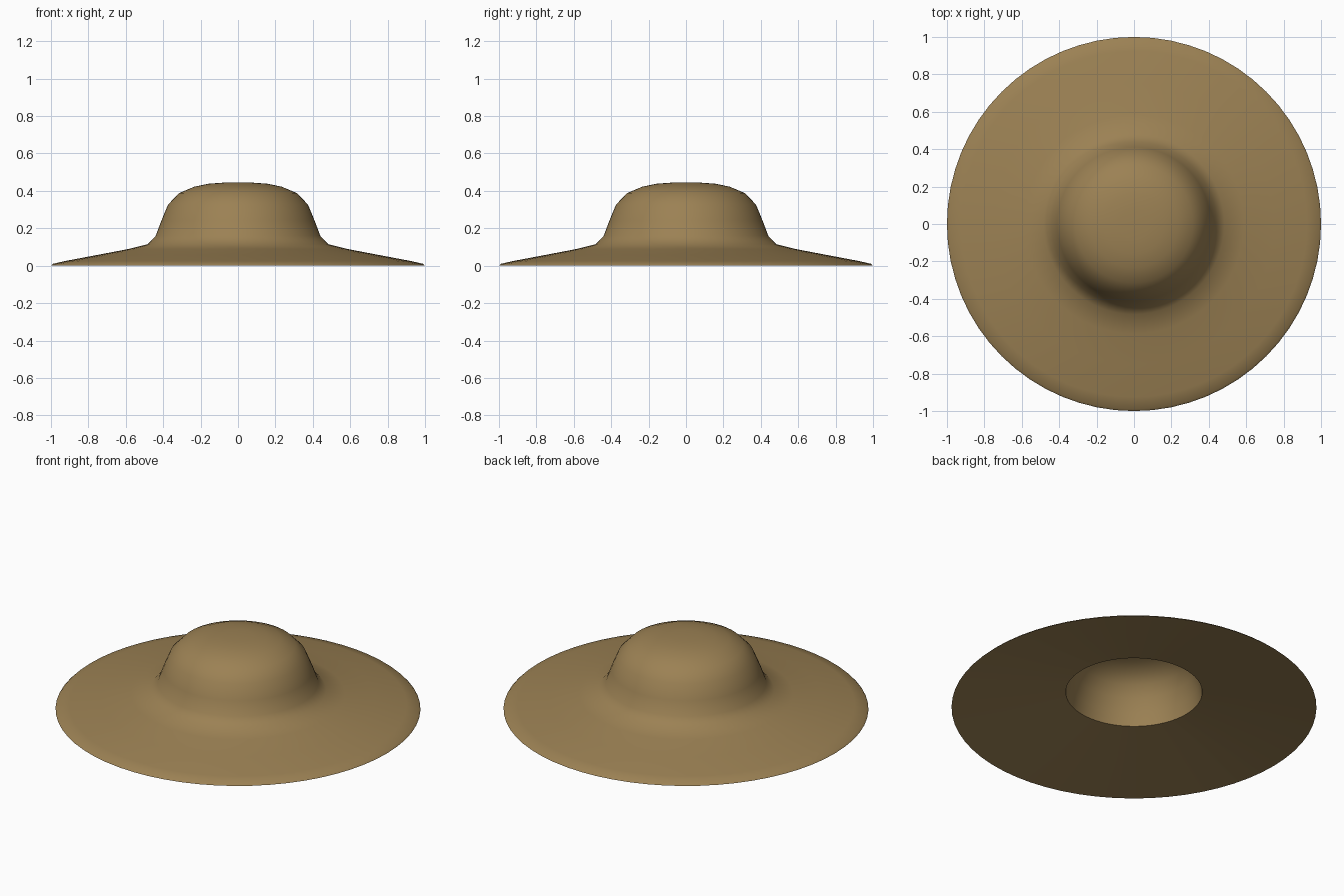
import bpy
import bmesh
import math

cube = bpy.data.objects.get("Cube")
if cube:
    bpy.data.objects.remove(cube, do_unlink=True)

felt = bpy.data.materials.new("tan_felt")
color = (0.33, 0.22, 0.088, 1.0)
felt.diffuse_color = color
felt.use_nodes = True
bsdf = next(n for n in felt.node_tree.nodes if n.type == 'BSDF_PRINCIPLED')
bsdf.inputs["Base Color"].default_value = color
bsdf.inputs["Roughness"].default_value = 0.9


def lathe(name, profile, material, segments=64):
    """Revolve an (r, z) profile around the z axis."""
    bm = bmesh.new()
    verts = [bm.verts.new((r, 0, z)) for r, z in profile]
    edges = [bm.edges.new(pair) for pair in zip(verts, verts[1:])]
    bmesh.ops.spin(bm, geom=verts + edges, cent=(0, 0, 0), axis=(0, 0, 1),
                   angle=math.tau, steps=segments)
    bmesh.ops.remove_doubles(bm, verts=bm.verts[:], dist=0.0005)
    bmesh.ops.recalc_face_normals(bm, faces=bm.faces[:])
    mesh = bpy.data.meshes.new(name)
    bm.to_mesh(mesh)
    bm.free()
    mesh.materials.append(material)
    obj = bpy.data.objects.new(name, mesh)
    bpy.context.collection.objects.link(obj)
    bpy.ops.object.select_all(action='DESELECT')
    obj.select_set(True)
    bpy.context.view_layer.objects.active = obj
    bpy.ops.object.shade_smooth_by_angle(angle=math.radians(50))
    return obj


# Crown outside, from the top down to the brim
crown = [(0, 0.445), (0.08, 0.444), (0.16, 0.438), (0.235, 0.422), (0.315, 0.388),
         (0.374, 0.327), (0.41, 0.24), (0.44, 0.16), (0.483, 0.115)]
# Brim top, rolled edge and conical underside up to the head opening
brim = [(0.587, 0.089), (0.75, 0.058), (0.925, 0.025), (0.99, 0.01), (1.0, 0.0),
        (0.374, 0.095)]
# Hollow inside of the crown
lining = [(0.36, 0.17), (0.335, 0.25), (0.3, 0.315), (0.25, 0.36),
          (0.18, 0.388), (0.1, 0.4), (0, 0.403)]

lathe("wide_brim_hat", crown + brim + lining, felt)
